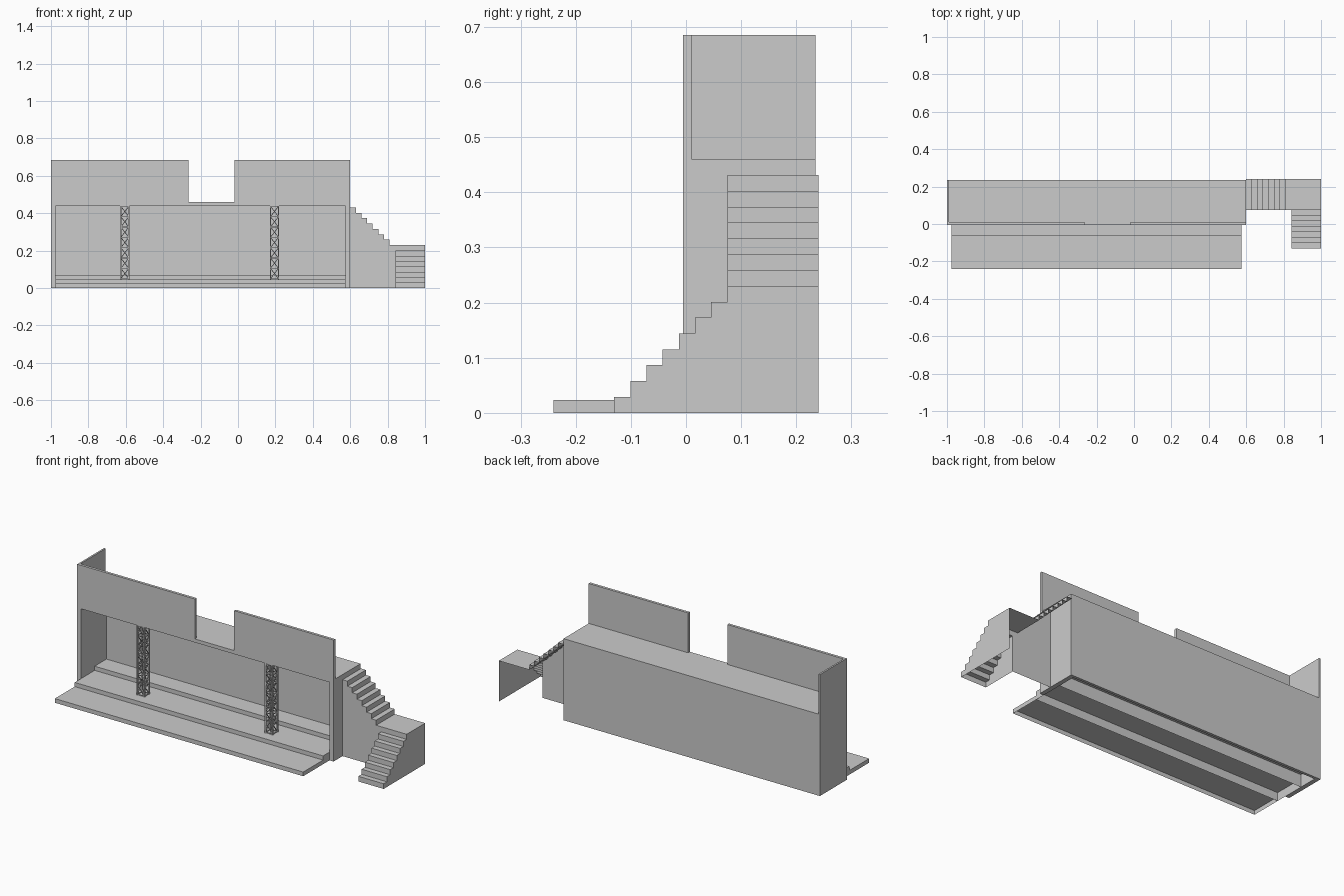
import bpy, bmesh
from mathutils import Vector

if "Cube" in bpy.data.objects:
    bpy.data.objects.remove(bpy.data.objects["Cube"])


def finish(bm, name):
    mesh = bpy.data.meshes.new(name)
    bm.to_mesh(mesh)
    bm.free()
    obj = bpy.data.objects.new(name, mesh)
    bpy.context.collection.objects.link(obj)
    return obj


def box(name, lo, hi, skip=()):
    """Axis-aligned box; skip lists outward normals of faces to leave open."""
    bm = bmesh.new()
    bmesh.ops.create_cube(bm, size=1)
    for v in bm.verts:
        v.co = [(a + b) / 2 + c * (b - a) for a, b, c in zip(lo, hi, v.co)]
    bm.normal_update()
    gone = [f for f in bm.faces
            if any(f.normal.dot(Vector(n)) > 0.9 for n in skip)]
    bmesh.ops.delete(bm, geom=gone, context='FACES')
    return finish(bm, name)


def polygon(name, pts, offset=None):
    """Flat polygon, extruded to a solid when an offset is given."""
    bm = bmesh.new()
    face = bm.faces.new([bm.verts.new(p) for p in pts])
    if offset:
        ext = bmesh.ops.extrude_face_region(bm, geom=[face], use_keep_orig=True)
        bmesh.ops.translate(bm, vec=offset, verts=[
            g for g in ext['geom'] if isinstance(g, bmesh.types.BMVert)])
        bmesh.ops.recalc_face_normals(bm, faces=bm.faces[:])
    return finish(bm, name)


def strip(name, pts, offset):
    """Open sheet made by sweeping a path sideways."""
    bm = bmesh.new()
    a = [bm.verts.new(p) for p in pts]
    b = [bm.verts.new(Vector(p) + Vector(offset)) for p in pts]
    for i in range(len(pts) - 1):
        f = bm.faces.new((a[i], a[i + 1], b[i + 1], b[i]))
        f.normal_update()
    return finish(bm, name)


L, R, F, B = -1.0, 0.6, -0.005, 0.235   # building limits
OPEN_L, OPEN_R, ROOF, TOP = -0.975, 0.575, 0.46, 0.685

# Front wall with stage opening and notched parapet
outline = [(L, 0), (OPEN_L, 0), (OPEN_L, 0.44), (OPEN_R, 0.44), (OPEN_R, 0),
           (R, 0), (R, TOP), (-0.02, TOP), (-0.02, ROOF), (-0.265, ROOF),
           (-0.265, TOP), (L, TOP)]
polygon("front_wall", [(x, F, z) for x, z in outline], (0, 0.015, 0))

# Shell: side walls, back wall, roof, left parapet
box("left_wall", (L, 0.01, 0), (OPEN_L, B, 0.44))
box("right_wall", (OPEN_R, 0.01, 0), (R, B, 0.44))
box("back_wall", (OPEN_L, B - 0.015, 0), (OPEN_R, B, 0.44))
box("roof", (L, 0.01, 0.44), (R, B, ROOF))
box("left_parapet", (L, 0.01, ROOF), (-0.99, B, TOP))

# Three stage levels, open underneath
levels = [-0.24, -0.063, 0.115, B - 0.015]
for i in range(3):
    box(f"stage_level_{i + 1}", (OPEN_L, levels[i], 0),
        (OPEN_R, levels[i + 1], 0.0235 * (i + 1)), skip=[(0, 0, -1), (0, 1, 0)])

# Upper stair flight falling along x to the landing
SY, SB, SX, LAND, RISE, RUN = 0.075, 0.24, 0.842, 0.23, 0.0287, 0.03
upper = [(R, LAND + 7 * RISE)]
for i in range(7):
    x = R + RUN * (i + 1)
    upper += [(x, LAND + RISE * (7 - i)), (x, LAND + RISE * (6 - i))]
upper_pts = [(x, SY, z) for x, z in upper]
strip("upper_stair_and_landing", upper_pts + [(1, SY, LAND)], (0, SB - SY, 0))
polygon("upper_stair_side",
        upper_pts + [(SX, SY, LAND), (SX, SY, 0), (R, SY, 0)])

# Lower stair flight falling towards the front
lower = [(SY, LAND)]
for i in range(7):
    z = LAND - RISE * (i + 1)
    lower += [(SY - 0.0293 * i, z), (SY - 0.0293 * (i + 1), z)]
lower.append((lower[-1][0], 0))
strip("lower_stair", [(SX, y, z) for y, z in lower], (1 - SX, 0, 0))
polygon("lower_stair_left_side",
        [(SX, y, z) for y, z in lower[1:]] + [(SX, SY, 0)])
polygon("lower_stair_right_side",
        [(1, y, z) for y, z in lower] + [(1, SB, 0), (1, SB, LAND)])


def bar(bm, p, q, r):
    """Square bar between two points."""
    p, q = Vector(p), Vector(q)
    d = q - p
    m = d.to_track_quat('Z', 'Y').to_matrix().to_4x4()
    m.translation = (p + q) / 2
    verts = bmesh.ops.create_cube(bm, size=1)['verts']
    for v in verts:
        v.co = m @ Vector((v.co.x * 2 * r, v.co.y * 2 * r, v.co.z * d.length))


# Lattice columns
Z0, Z1, CELLS, H = 0.047, 0.44, 7, 0.0215
for name, cx in (("left_truss", -0.605), ("right_truss", 0.195)):
    bm = bmesh.new()
    cy = 0.02
    corners = [(cx - H, cy - H), (cx + H, cy - H), (cx + H, cy + H), (cx - H, cy + H)]
    for i, a in enumerate(corners):
        b = corners[(i + 1) % 4]
        bar(bm, (*a, Z0), (*a, Z1), 0.0035)
        for k in range(CELLS):
            lo = Z0 + 0.003 + (Z1 - Z0 - 0.006) * k / CELLS
            hi = Z0 + 0.003 + (Z1 - Z0 - 0.006) * (k + 1) / CELLS
            s, e = (a, b) if k % 2 else (b, a)
            bar(bm, (*s, lo), (*e, hi), 0.002)
            bar(bm, (*a, lo), (*b, lo), 0.002)
        bar(bm, (*a, hi), (*b, hi), 0.002)
    finish(bm, name)
